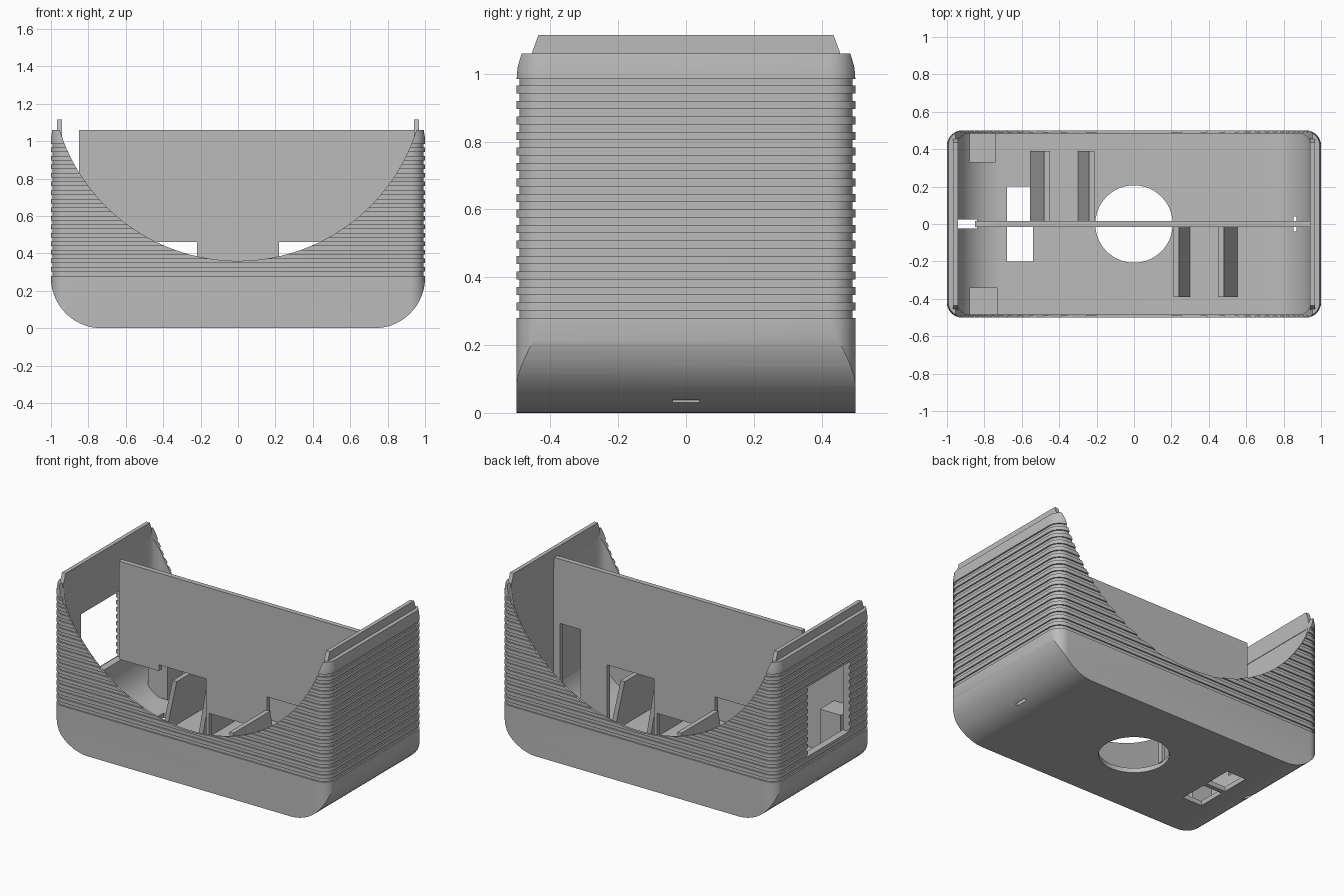
import bpy, bmesh, math
from mathutils import Vector

if "Cube" in bpy.data.objects:
    bpy.data.objects.remove(bpy.data.objects["Cube"], do_unlink=True)

grey = bpy.data.materials.new("plain_grey")
grey.use_nodes = True
grey.diffuse_color = (0.5, 0.5, 0.5, 1)
grey.node_tree.nodes["Principled BSDF"].inputs["Base Color"].default_value = (0.5, 0.5, 0.5, 1)


def finish(name, bm):
    bmesh.ops.recalc_face_normals(bm, faces=bm.faces)
    mesh = bpy.data.meshes.new(name)
    bm.to_mesh(mesh)
    bm.free()
    mesh.materials.append(grey)
    ob = bpy.data.objects.new(name, mesh)
    bpy.context.collection.objects.link(ob)
    return ob


def loft(name, rings):
    """Closed solid through rings of equal point count."""
    bm = bmesh.new()
    loops = [[bm.verts.new(p) for p in ring] for ring in rings]
    n = len(loops[0])
    for a, b in zip(loops, loops[1:]):
        for i in range(n):
            j = (i + 1) % n
            bm.faces.new((a[i], a[j], b[j], b[i]))
    bm.faces.new(loops[0])
    bm.faces.new(loops[-1])
    return finish(name, bm)


def prism(name, profile, y0, y1):
    """Extrude an x-z profile along y."""
    return loft(name, [[(x, y, z) for x, z in profile] for y in (y0, y1)])


def box(name, x0, x1, y0, y1, z0, z1):
    return prism(name, [(x0, z0), (x1, z0), (x1, z1), (x0, z1)], y0, y1)


def arc(cx, cz, r, a0, a1, n):
    return [(cx + r * math.cos(math.radians(a0 + (a1 - a0) * i / n)),
             cz + r * math.sin(math.radians(a0 + (a1 - a0) * i / n))) for i in range(n + 1)]


def rounded_rect(hx, hy, r, z):
    pts = []
    for sx, sy, a in ((1, 1, 0), (-1, 1, 90), (-1, -1, 180), (1, -1, 270)):
        pts += arc(sx * (hx - r), sy * (hy - r), r, a, a + 90, 8)
    return [(x, y, z) for x, y in pts]


def tub_profile(hx, z0, r, top, extra=0):
    """Flat bottom with large rounded ends."""
    right = arc(hx - r, z0 + r, r, -90, 0, 18)
    right += [(hx + extra, z0 + r), (hx + extra, top)] if extra else [(hx, top)]
    return right + [(-x, z) for x, z in reversed(right)]


def boolean(target, tool, operation="DIFFERENCE"):
    mod = target.modifiers.new("cut", "BOOLEAN")
    mod.operation = operation
    mod.solver = "EXACT"
    mod.object = tool
    bpy.context.view_layer.objects.active = target
    bpy.ops.object.modifier_apply(modifier=mod.name)
    bpy.data.objects.remove(tool, do_unlink=True)


def smooth(ob):
    bpy.ops.object.select_all(action="DESELECT")
    ob.select_set(True)
    bpy.context.view_layer.objects.active = ob
    bpy.ops.object.shade_smooth_by_angle(angle=math.radians(25))


# Outer shell with horizontal ribs
groove = 0.009
steps = [(0, 0), (0.28, 0), (0.28, groove)]
for k in range(15):
    z = 0.302 + 0.0457 * k
    steps += [(z, groove), (z, 0), (z + 0.024, 0), (z + 0.024, groove)]
steps += [(0.985, groove), (0.985, 0), (1.02, 0.001), (1.06, 0.007)]
shell = loft("ribbed_shell", [rounded_rect(1 - d, 0.5 - d, 0.08 - d, z) for z, d in steps])
boolean(shell, prism("end_rounding", tub_profile(1, 0, 0.27, 1.3, 0.05), -0.7, 0.7), "INTERSECT")

# Hollow inside
cavity = loft("cavity", [rounded_rect(0.945, 0.485, 0.065, z) for z in (-0.1, 1.3)])
boolean(cavity, prism("cavity_rounding", tub_profile(0.945, 0.03, 0.24, 1.2, 0.05), -0.7, 0.7), "INTERSECT")
boolean(shell, cavity)

# Big scoop through front and back walls
boolean(shell, prism("scoop", arc(0, 1.36, 1, 0, 355, 143), -0.7, 0.7))

# Floor openings, end window and small slots
boolean(shell, loft("round_opening", [[(x, y, z) for x, y in arc(0, 0, 0.207, 0, 350, 47)]
                                      for z in (-0.1, 0.1)]))
for y0, y1 in ((-0.2, -0.015), (0.015, 0.2)):
    boolean(shell, box("floor_opening", -0.68, -0.54, y0, y1, -0.1, 0.1))
boolean(shell, box("end_window", -1.1, -0.9, -0.27, 0.17, 0.33, 0.785))
boolean(shell, box("left_slot", 0.853, 0.868, -0.04, 0.04, -0.1, 0.15))
boolean(shell, box("right_slot", -0.95, -0.84, -0.025, 0.025, -0.1, 0.24))
smooth(shell)

# Raised tongue along each end wall
for side, name in ((1, "left_tongue"), (-1, "right_tongue")):
    loft(name, [[(side * x, y * hy, z) for x, y in ((0.942, -1), (0.968, -1), (0.968, 1), (0.942, 1))]
                for z, hy in ((1.0, 0.46), (1.06, 0.455), (1.115, 0.435))])

# Middle divider with openings along its lower edge
divider = prism("middle_divider", [
    (-0.85, 1.06), (-0.85, 0.42), (-0.56, 0.42), (-0.56, 0.46), (-0.22, 0.46), (-0.22, 0.025),
    (-0.2, 0.025), (-0.2, 0.24), (0.2, 0.24), (0.2, 0.025), (0.22, 0.025), (0.22, 0.46),
    (0.56, 0.46), (0.56, 0.02), (0.74, 0.02), (0.85, 0.06), (0.92, 0.14), (0.95, 0.26),
    (0.95, 1.06)], -0.016, 0.016)
boolean(divider, box("divider_window", 0.75, 0.9, -0.1, 0.1, 0.16, 0.64))

# Leaning plates on both sides of the divider, turned half round
for turn, side in ((1, "front"), (-1, "back")):
    for top, foot, label in ((0.21, 0.30, "inner"), (0.45, 0.555, "outer")):
        prism(side + "_" + label + "_plate",
              [(turn * x, z) for x, z in ((top, 0.37), (top + 0.03, 0.37), (foot, 0.02), (foot - 0.03, 0.02))],
              -0.39 * turn, -0.01 * turn)

# Corner posts by the end window
box("front_post", -0.88, -0.73, -0.49, -0.34, 0.05, 0.38)
box("back_post", -0.88, -0.74, 0.33, 0.49, 0.05, 0.38)
